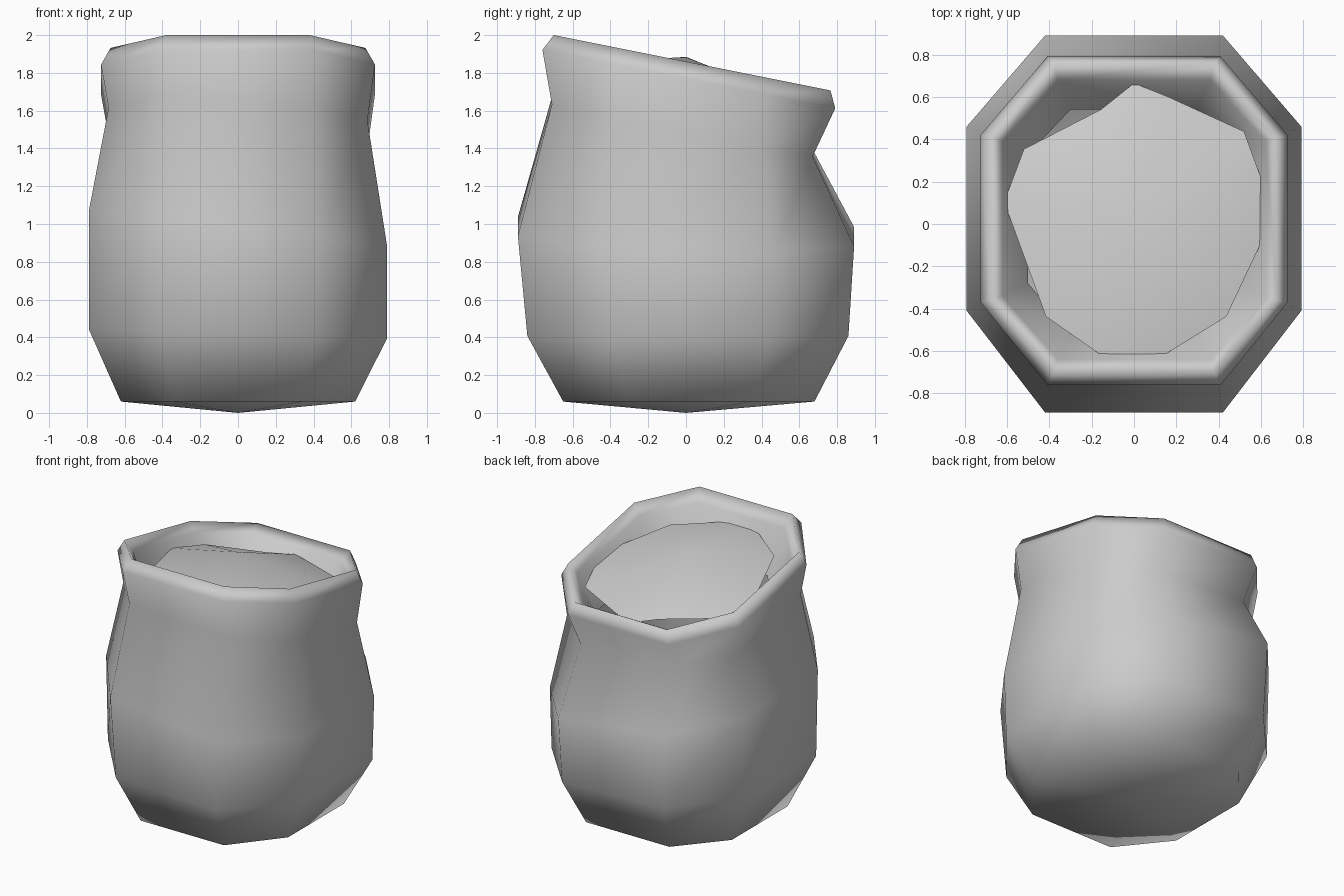
import bpy
import bmesh

# Remove the default cube only
cube = bpy.data.objects.get("Cube")
if cube:
    bpy.data.objects.remove(cube, do_unlink=True)

# Single plain grey
grey = bpy.data.materials.new("sack_grey")
grey.use_nodes = True
colour = (0.6, 0.6, 0.6, 1.0)
grey.diffuse_color = colour
grey.node_tree.nodes["Principled BSDF"].inputs["Base Color"].default_value = colour


def add_ring(bm, half_x, front, back, flat_x, flat_y, z, tilt_y=0.0, tilt_x=0.0):
    """Chamfered rectangle of eight points lying on a tilted plane."""
    outline = [(flat_x, -front), (half_x, -flat_y), (half_x, flat_y + 0.05),
               (flat_x, back), (-flat_x, back), (-half_x, flat_y + 0.05),
               (-half_x, -flat_y), (-flat_x, -front)]
    return [bm.verts.new((x, y, z + tilt_y * y + tilt_x * x)) for x, y in outline]


def bridge(bm, lower, upper):
    count = len(lower)
    for i in range(count):
        j = (i + 1) % count
        bm.faces.new((lower[i], lower[j], upper[j], upper[i]))


def fan(bm, tip, ring, upward):
    for a, b in zip(ring, ring[1:] + ring[:1]):
        bm.faces.new((tip, a, b) if upward else (tip, b, a))


def finish(bm, name):
    mesh = bpy.data.meshes.new(name)
    bm.to_mesh(mesh)
    bm.free()
    mesh.materials.append(grey)
    for face in mesh.polygons:
        face.use_smooth = True
    obj = bpy.data.objects.new(name, mesh)
    bpy.context.collection.objects.link(obj)
    return obj


# Sack: pointed base, wide belly, pinched neck, rolled rim, inner wall
sections = [
    (0.62, 0.65, 0.68, 0.34, 0.30, 0.06),
    (0.79, 0.84, 0.86, 0.41, 0.39, 0.42, 0.0, -0.03),
    (0.79, 0.89, 0.89, 0.42, 0.41, 0.96, -0.03, -0.12),
    (0.685, 0.71, 0.67, 0.39, 0.36, 1.51, -0.20, -0.05),
    (0.725, 0.76, 0.79, 0.41, 0.37, 1.77, -0.20),
    (0.675, 0.70, 0.765, 0.38, 0.36, 1.86, -0.20),
    (0.62, 0.64, 0.68, 0.36, 0.34, 1.79, -0.19),
    (0.50, 0.52, 0.54, 0.30, 0.28, 1.50, -0.18),
]
bm = bmesh.new()
rings = [add_ring(bm, *section) for section in sections]
for lower, upper in zip(rings, rings[1:]):
    bridge(bm, lower, upper)
fan(bm, bm.verts.new((0, 0, 0)), rings[0], upward=False)
finish(bm, "sack_body")

# Contents: low irregular mound leaning the same way as the rim
edge = [(0.08, -0.63), (0.42, -0.42), (0.57, -0.10), (0.58, 0.20), (0.50, 0.42),
        (0.15, 0.58), (0.0, 0.64), (-0.15, 0.52), (-0.50, 0.34), (-0.59, 0.10),
        (-0.40, -0.42), (-0.10, -0.63)]
peak, tuck = 1.885, 1.04
bm = bmesh.new()
border = [bm.verts.new((x * tuck, y * tuck, peak + tuck * (1.735 - 0.17 * y - peak)))
          for x, y in edge]
fan(bm, bm.verts.new((0, 0, peak)), border, upward=True)
finish(bm, "sack_contents")
